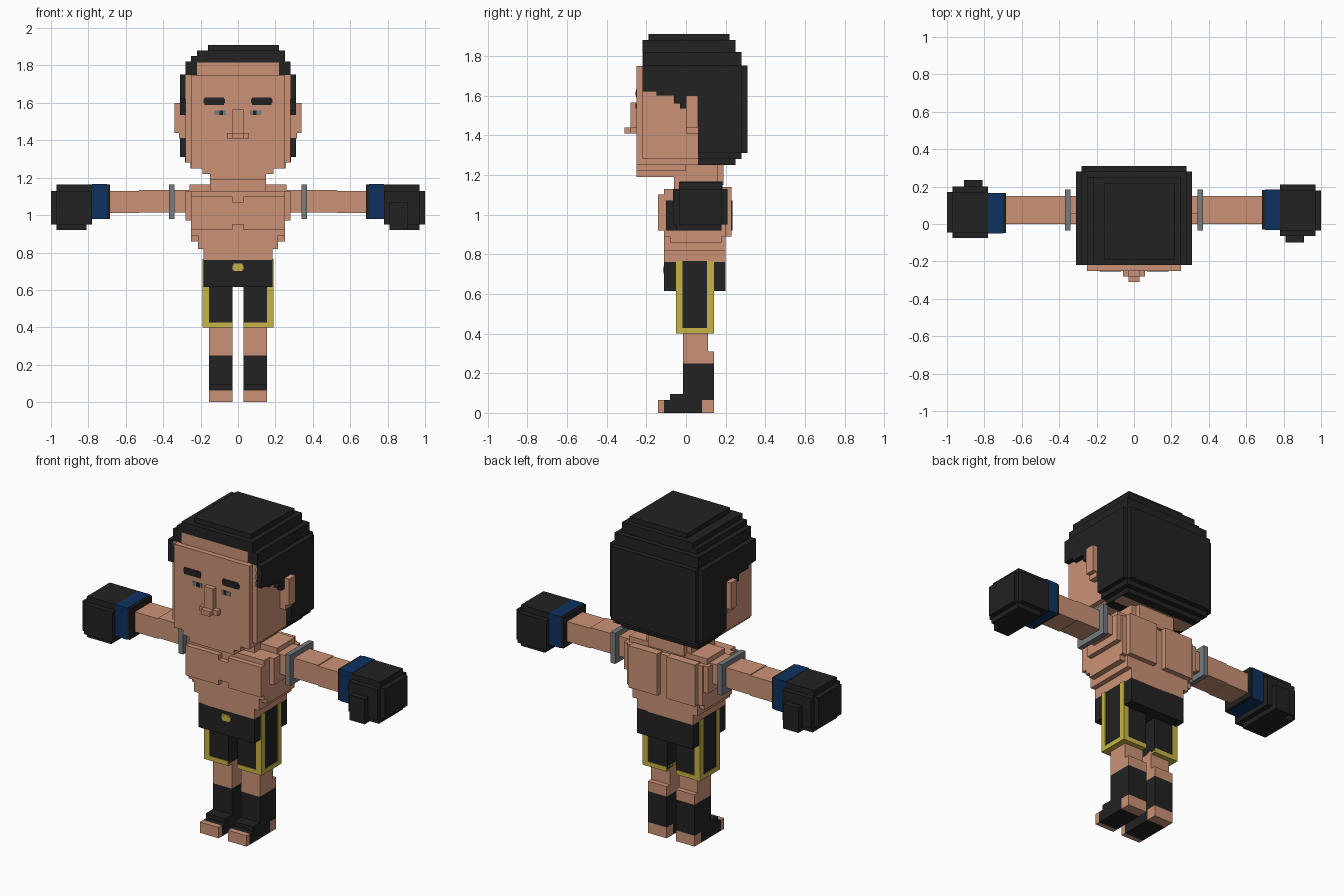
import bpy
import bmesh
from mathutils import Matrix, Vector

default_cube = bpy.data.objects.get("Cube")
if default_cube:
    bpy.data.objects.remove(default_cube, do_unlink=True)

UNIT = 0.01  # every measurement below is in hundredths


def make_material(name, red, green, blue):
    colour = (red, green, blue, 1)
    material = bpy.data.materials.new(name)
    material.use_nodes = True
    material.diffuse_color = colour
    shader = material.node_tree.nodes["Principled BSDF"]
    shader.inputs["Base Color"].default_value = colour
    shader.inputs["Roughness"].default_value = 0.9
    return material


skin = make_material("skin", 0.6, 0.29, 0.18)
black = make_material("soft black", 0.016, 0.016, 0.016)
blue = make_material("cuff blue", 0.004, 0.032, 0.12)
yellow = make_material("trim yellow", 0.58, 0.46, 0.06)
grey = make_material("band grey", 0.18, 0.2, 0.21)


def block(name, material, x_range, y_range, z_range):
    """One axis-aligned block given by its ranges."""
    ranges = [sorted(r) for r in (x_range, y_range, z_range)]
    size = Vector([(high - low) * UNIT for low, high in ranges])
    middle = Vector([(high + low) * UNIT / 2 for low, high in ranges])
    bm = bmesh.new()
    bmesh.ops.create_cube(bm, size=1, matrix=Matrix.LocRotScale(middle, None, size))
    mesh = bpy.data.meshes.new(name)
    bm.to_mesh(mesh)
    bm.free()
    mesh.materials.append(material)
    part = bpy.data.objects.new(name, mesh)
    bpy.context.scene.collection.objects.link(part)
    return part


def centre(name, material, half_width, y_range, z_range):
    """A block that straddles the middle plane."""
    return block(name, material, (-half_width, half_width), y_range, z_range)


def pair(name, material, x_range, y_range, z_range, turned=False):
    """A left block and its right twin; a turned twin also swaps front and back."""
    block("left_" + name, material, x_range, y_range, z_range)
    right_y = [13.5 - y for y in y_range] if turned else y_range
    block("right_" + name, material, [-x for x in x_range], right_y, z_range)


# Head
centre("skull", skin, 28, (-22, 24), (128, 175))
centre("skull_base", skin, 25, (-22, 20), (125, 128))
centre("forehead_top", skin, 22, (-22, 10), (175, 181.5))
centre("face_plate", skin, 25, (-25, -20), (125, 175))
centre("jaw", skin, 19, (-25, 0), (122, 125))
centre("chin", skin, 15, (-25, -6), (119, 122))
centre("neck", skin, 15, (-6, 16), (110, 125))
centre("neck_back", skin, 12, (0, 19), (115, 126))
pair("ear", skin, (28, 34), (0, 6), (144, 160))
pair("ear_lobe", skin, (28, 31.5), (0, 6), (141, 144))

# Nose
centre("nose_bridge", skin, 3, (-28, -24), (141, 156.5))
centre("nostrils", skin, 6, (-28, -24), (141, 144))
centre("nose_tip", skin, 3, (-31, -27), (141, 144))

# Brows and eyes, as thin plates
pair("eyebrow", black, (7, 18.5), (-25.4, -24.9), (160, 162))
pair("eyebrow_lower", black, (7.5, 18), (-25.3, -24.9), (159, 163))
pair("eye_white", grey, (6.5, 12.5), (-25.2, -24.9), (153.5, 156))
pair("pupil", black, (8, 10), (-25.4, -24.9), (153.5, 156))

# Hair on the crown, stepped inwards towards the top
block("hair_crown", black, (-16, 22), (-19, 22), (187, 191))
block("hair_upper_layer", black, (-22, 25), (-22, 25), (184, 188))
centre("hair_middle_layer", black, 25, (-22, 25), (181.5, 185))
centre("hair_lower_layer", black, 28, (-21.6, 28), (175, 182))

# Hair at the back, stepped at its edges
centre("hair_back", black, 31, (6, 28), (131, 175.2))
centre("hair_back_panel", black, 28, (20, 31), (131, 175.2))
centre("hair_nape", black, 28.4, (6, 28), (128, 131))
centre("hair_nape_bottom", black, 25.4, (6, 25), (125, 128))

# Hair at the sides, with a stepped lower edge
for start, end, bottom in ((-22, -15, 162), (-15, -6, 160), (-6, -3, 156), (-3, 6, 153.5)):
    pair("side_hair", black, (27, 31), (start, end), (bottom, 175.2))

# Torso, tapering down to the waist
centre("shoulder_yoke", skin, 26, (0, 17), (110, 116.5))
centre("upper_chest", skin, 28, (-6, 19), (97, 113))
centre("chest", skin, 25, (-11, 20), (89, 113))
centre("ribs", skin, 25, (-8, 18), (86, 92))
centre("belly", skin, 21.5, (-11, 20), (82, 92))
centre("waist", skin, 18.5, (-11, 20), (76, 83))
pair("pectoral", skin, (3, 25), (-14, -10), (92, 110))
centre("breastbone", skin, 3, (-14, -10), (95, 107))
pair("back_muscle", skin, (3, 22), (18, 23), (89, 114))

# Arms with grey bands
pair("upper_arm", skin, (26, 53), (0, 15), (101.5, 113.5))
pair("forearm", skin, (53, 70), (0, 15), (101, 113))
pair("arm_band", grey, (34, 37), (-3.5, 18.5), (98, 116.5))

# Gloves with blue cuffs
pair("cuff_rim", black, (68.5, 71), (-3, 18.3), (98, 116.5), turned=True)
pair("cuff", blue, (70, 78), (-3.2, 18.5), (97.8, 116.7), turned=True)
pair("glove_core", black, (78, 97), (-3.5, 18), (95, 116.5), turned=True)
pair("glove_sides", black, (78, 97), (-6.5, 21), (95, 113), turned=True)
pair("glove_tip", black, (96, 100), (-3.5, 18), (95, 113), turned=True)
pair("glove_fingers", black, (81, 97), (-5, 18), (92, 96), turned=True)
pair("glove_thumb", black, (81, 91), (-10, -4), (92, 107), turned=True)

# Shorts with yellow trim
centre("shorts_top", black, 18.5, (-11, 20), (61.5, 76.5))
centre("buckle", yellow, 3, (-11.5, -10.9), (71, 73))
centre("buckle_middle", yellow, 2.5, (-11.4, -10.9), (70, 74))
pair("shorts_leg", black, (3, 18.6), (-4.6, 13.6), (41, 76.5))
pair("shorts_hem", yellow, (3, 19), (-5, 14), (40, 42.7))
for edge, y_range in (("front", (-5, -1.7)), ("back", (10.7, 14))):
    pair("trim_side_" + edge, yellow, (18, 19), y_range, (40, 76.6))
    pair("trim_corner_" + edge, yellow, (15.5, 19), y_range, (40, 76.4))

# Legs
pair("knee", skin, (3, 15.5), (-1.5, 11), (25, 42))
pair("calf", skin, (3, 15.5), (-1.5, 14), (25, 31))

# Ankle wraps and bare toes and heels
pair("ankle_wrap", black, (3, 15.5), (-1.5, 14), (6.5, 25))
pair("instep_wrap", black, (3, 15.5), (-8, 0), (6, 9.5))
pair("sole_wrap", black, (3, 15.5), (-11, 8), (0, 6.5))
pair("toes", skin, (3, 15.5), (-14, -11), (0, 6.5))
pair("heel", skin, (3, 15.5), (8, 14), (0, 6.5))
